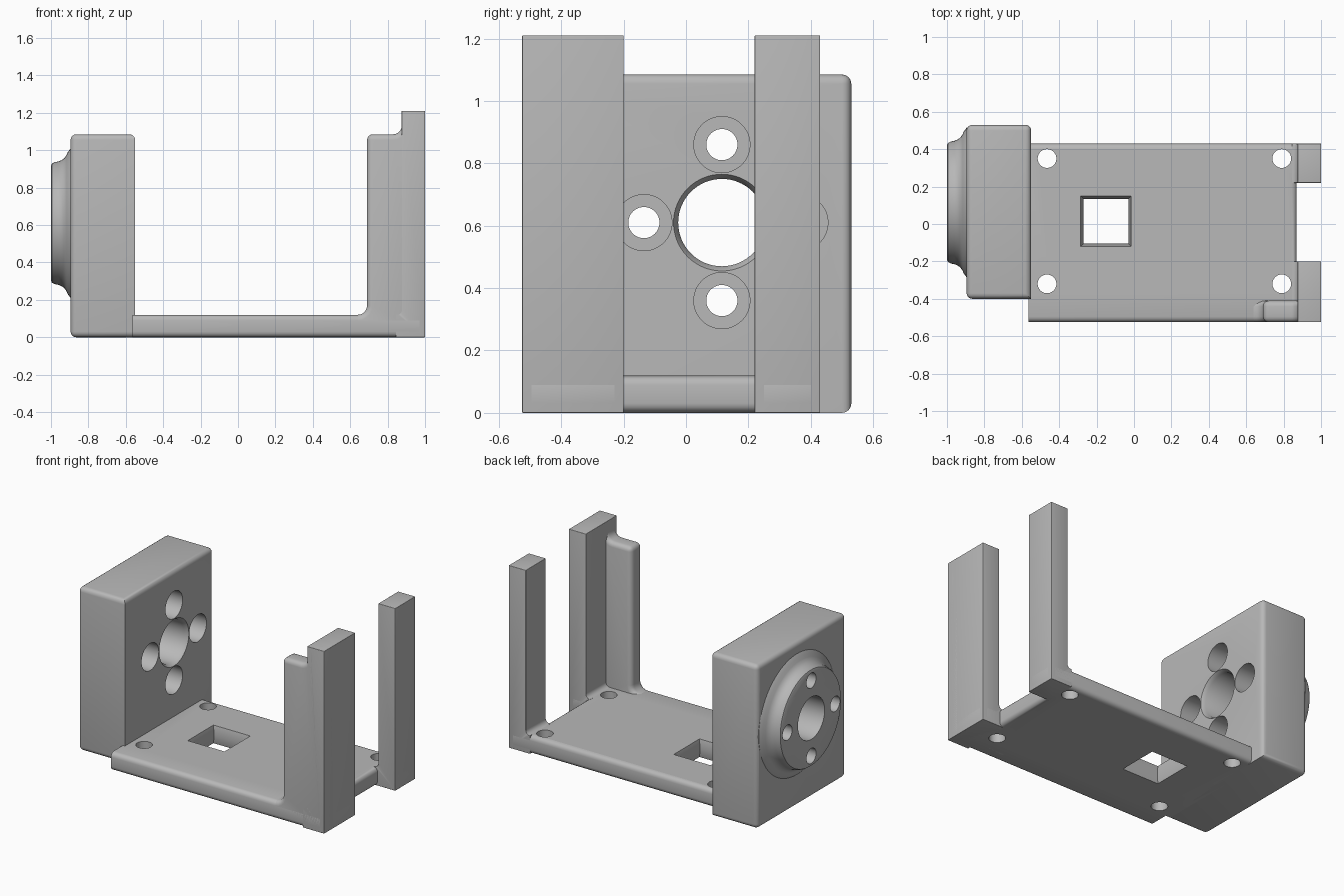
import bpy, bmesh
from math import pi, cos, sin, sqrt, radians
from mathutils import Matrix, Vector

cube = bpy.data.objects.get("Cube")
if cube:
    bpy.data.objects.remove(cube, do_unlink=True)

grey = bpy.data.materials.new("plain grey")
grey.use_nodes = True
grey.diffuse_color = (0.48, 0.48, 0.48, 1)
grey.node_tree.nodes["Principled BSDF"].inputs["Base Color"].default_value = grey.diffuse_color


def finish(name, bm):
    bmesh.ops.recalc_face_normals(bm, faces=bm.faces[:])
    mesh = bpy.data.meshes.new(name)
    bm.to_mesh(mesh)
    bm.free()
    mesh.materials.append(grey)
    obj = bpy.data.objects.new(name, mesh)
    bpy.context.collection.objects.link(obj)
    return obj


def prism(name, outline, axis, lo, hi, round_off, skip=lambda m: False):
    """Extrude an outline along y or z, rounding its sharp convex edges."""
    bm = bmesh.new()
    put = (lambda a, b, d: (a, d, b)) if axis == "y" else (lambda a, b, d: (a, b, d))
    rings = [[bm.verts.new(put(a, b, d)) for a, b in outline] for d in (lo, hi)]
    for ring in rings:
        bm.faces.new(ring)
    n = len(outline)
    for i in range(n):
        j = (i + 1) % n
        bm.faces.new((rings[0][i], rings[0][j], rings[1][j], rings[1][i]))
    bmesh.ops.recalc_face_normals(bm, faces=bm.faces[:])
    edges = [e for e in bm.edges if e.calc_face_angle_signed() > 0.7
             and not skip((e.verts[0].co + e.verts[1].co) / 2)]
    bmesh.ops.bevel(bm, geom=edges, offset=round_off, segments=4, profile=0.5,
                    affect='EDGES', clamp_overlap=True)
    return finish(name, bm)


def lathe(bm, profile, matrix, n=48, turn=0):
    """Revolve (height, radius) pairs about the local z axis, with capped ends."""
    rings = [[bm.verts.new(matrix @ Vector((r * cos(2 * pi * i / n + turn),
                                            r * sin(2 * pi * i / n + turn), h)))
              for i in range(n)] for h, r in profile]
    for a, b in zip(rings, rings[1:]):
        for i in range(n):
            j = (i + 1) % n
            bm.faces.new((a[i], a[j], b[j], b[i]))
    bm.faces.new(rings[0])
    bm.faces.new(rings[-1])


def fillet(x, z, r):
    """Concave arc from the wall above (x, z) to the ledge on its left."""
    return [(x - r + r * cos(t * pi / 10), z + r - r * sin(t * pi / 10)) for t in range(6)]


def combine(target, tool, operation):
    mod = target.modifiers.new(operation.lower(), 'BOOLEAN')
    mod.operation, mod.solver, mod.object = operation, 'EXACT', tool
    bpy.context.view_layer.update()
    graph = bpy.context.evaluated_depsgraph_get()
    mesh = bpy.data.meshes.new_from_object(target.evaluated_get(graph))
    target.modifiers.clear()
    target.data = mesh
    bpy.data.objects.remove(tool, do_unlink=True)


# Base plate with an end notch
plate_end = -0.565
plate = prism("base_plate", [(plate_end, -0.525), (1, -0.525), (1, -0.2), (0.87, -0.2),
                             (0.87, 0.22), (1, 0.22), (1, 0.43), (-0.6, 0.43),
                             (-0.6, -0.38), (plate_end, -0.38)],
              "z", 0, 0.12, 0.03, lambda m: m.x < -0.56)

# Screw holes and square window through the plate
bm = bmesh.new()
for x in (-0.465, 0.79):
    for y in (-0.32, 0.35):
        lathe(bm, [(-0.1, 0.05), (0.3, 0.05)], Matrix.Translation((x, y, 0)))
half = [(-0.05, 0.135), (0, 0.135), (0.06, 0.12), (0.12, 0.135), (0.2, 0.135)]
lathe(bm, [(h, s * sqrt(2)) for h, s in half],
      Matrix.Translation((-0.15, 0.015, 0)), 4, pi / 4)
combine(plate, finish("plate_cutter", bm), 'DIFFERENCE')

# Two upright posts with a small fillet at the foot
post = [(0.845, 0), (1, 0), (1, 1.21), (0.875, 1.21)] + fillet(0.875, 0.12, 0.03)
for name, lo, hi in (("front_post", -0.525, -0.2), ("back_post", 0.22, 0.43)):
    prism(name, post, "y", lo, hi, 0.035, lambda m: m.x < 0.85)

# Stepped front panel beside the front post
panel = ([(0.64, 0), (1, 0), (1, 1.21), (0.875, 1.21)] + fillet(0.875, 1.085, 0.045)
         + [(0.69, 1.085)] + fillet(0.69, 0.12, 0.05))
prism("front_panel", panel, "y", -0.525, -0.41, 0.03, lambda m: m.x < 0.645)

# Bearing block
block = prism("bearing_block", [(-0.895, -0.4), (-0.55, -0.4), (-0.55, 0.53), (-0.895, 0.53)],
              "z", 0, 1.085, 0.03,
              lambda m: m.x > -0.56 and (m.z < 0.01 or m.y < -0.39))

# Round hub flaring into the block
along_x = Matrix.Translation((0, 0.115, 0.61)) @ Matrix.Rotation(pi / 2, 4, 'Y')
bm = bmesh.new()
lathe(bm, [(-1, 0.305), (-0.995, 0.318), (-0.98, 0.326), (-0.96, 0.33), (-0.945, 0.336),
           (-0.93, 0.346), (-0.918, 0.362), (-0.91, 0.38), (-0.895, 0.4), (-0.85, 0.4)],
      along_x, 72)
combine(block, finish("hub", bm), 'UNION')

# Central bore and four counterbored screw holes
bm = bmesh.new()
lathe(bm, [(-1.1, 0.14), (-0.575, 0.14), (-0.55, 0.155), (-0.5, 0.155)], along_x, 64)
for k in range(4):
    offset = Matrix.Translation((0, 0.25 * cos(k * pi / 2), 0.25 * sin(k * pi / 2)))
    lathe(bm, [(-1.1, 0.05), (-0.88, 0.05), (-0.88, 0.09), (-0.5, 0.09)], offset @ along_x)
combine(block, finish("bore_cutter", bm), 'DIFFERENCE')

# Smooth curves, sharp edges
bpy.ops.object.select_all(action='DESELECT')
for obj in bpy.context.collection.objects:
    if obj.type == 'MESH' and grey.name in obj.data.materials:
        obj.select_set(True)
        bpy.context.view_layer.objects.active = obj
bpy.ops.object.shade_smooth_by_angle(angle=radians(35))
